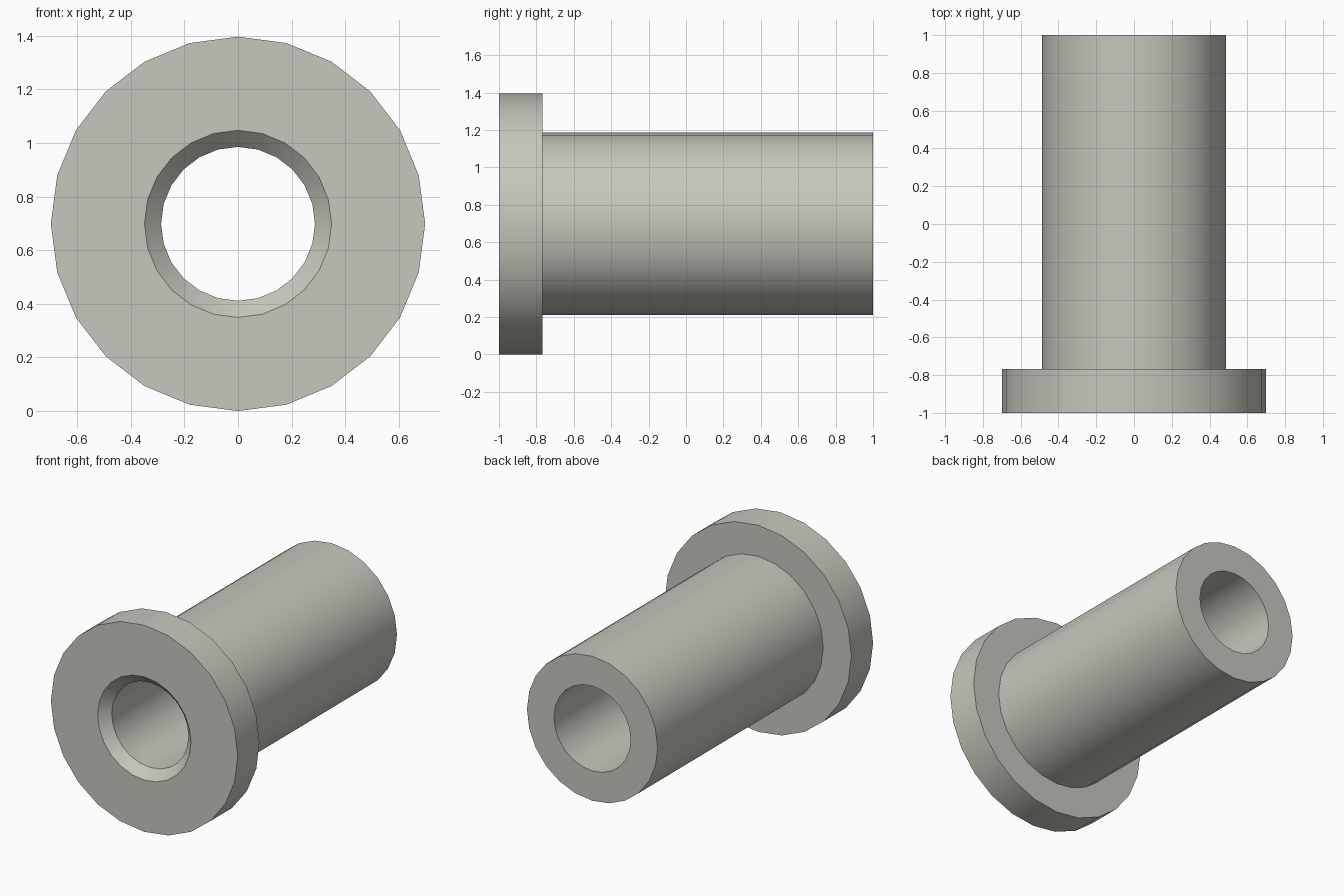
import bpy, bmesh, math

if "Cube" in bpy.data.objects:
    bpy.data.objects.remove(bpy.data.objects["Cube"], do_unlink=True)

SIDES = 24
CENTRE_Z = 0.698

# Closed cross-section (radius, y) revolved about the y axis
PROFILE = [
    (0.349, -1.0),    # chamfer mouth
    (0.698, -1.0),    # flange front rim
    (0.698, -0.768),  # flange back rim
    (0.488, -0.768),  # shoulder
    (0.488, 1.0),     # sleeve end, outer
    (0.287, 1.0),     # sleeve end, bore
    (0.287, -0.938),  # chamfer bottom
]

# Warm grey metal
metal = bpy.data.materials.new("warm grey")
metal.use_nodes = True
colour = (0.578, 0.571, 0.509, 1.0)
metal.diffuse_color = colour
metal.node_tree.nodes["Principled BSDF"].inputs["Base Color"].default_value = colour

# Flanged bushing: one ring of vertices per profile point
bm = bmesh.new()
rings = []
for radius, y in PROFILE:
    ring = []
    for i in range(SIDES):
        a = 2 * math.pi * i / SIDES
        ring.append(bm.verts.new((radius * math.cos(a), y, CENTRE_Z + radius * math.sin(a))))
    rings.append(ring)

# Skin neighbouring rings, closing the last back to the first
for k, ring in enumerate(rings):
    nxt = rings[(k + 1) % len(rings)]
    for i in range(SIDES):
        j = (i + 1) % SIDES
        bm.faces.new((ring[i], ring[j], nxt[j], nxt[i]))
bmesh.ops.recalc_face_normals(bm, faces=bm.faces)

mesh = bpy.data.meshes.new("flanged_bushing")
bm.to_mesh(mesh)
bm.free()
mesh.materials.append(metal)
bushing = bpy.data.objects.new("flanged_bushing", mesh)
bpy.context.collection.objects.link(bushing)

# Smooth round walls, sharp rims
bpy.ops.object.select_all(action="DESELECT")
bushing.select_set(True)
bpy.context.view_layer.objects.active = bushing
bpy.ops.object.shade_smooth_by_angle(angle=math.radians(30))
